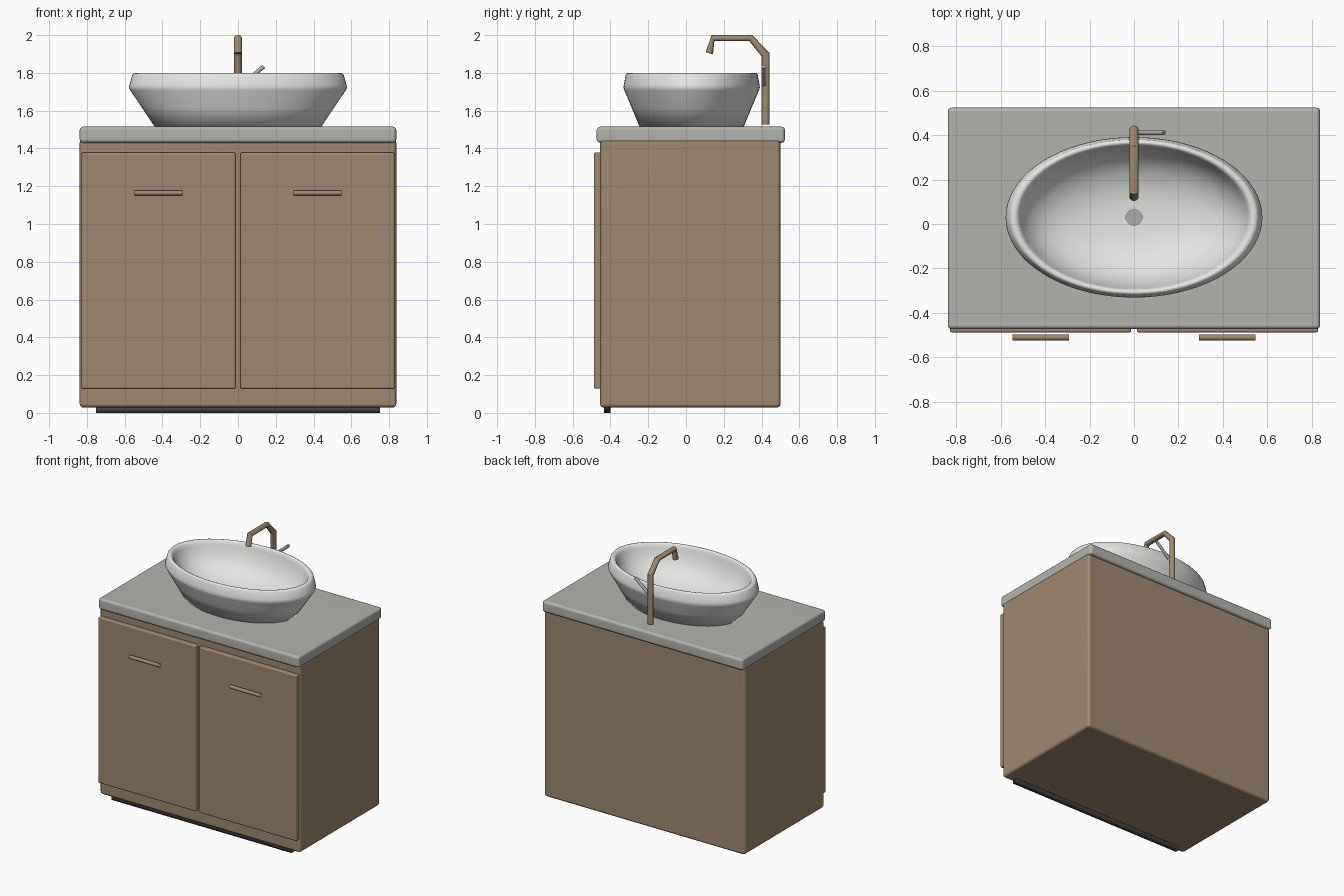
import bpy, bmesh, math
from mathutils import Vector

if "Cube" in bpy.data.objects:
    bpy.data.objects.remove(bpy.data.objects["Cube"])


def material(name, rgb):
    m = bpy.data.materials.new(name)
    m.diffuse_color = (*rgb, 1)
    m.use_nodes = True
    m.node_tree.nodes["Principled BSDF"].inputs["Base Color"].default_value = m.diffuse_color
    return m


WOOD = material("tan wood", (0.345, 0.25, 0.16))
STONE = material("grey stone", (0.45, 0.455, 0.42))
CERAMIC = material("white ceramic", (0.78, 0.78, 0.77))
DARK = material("dark plinth", (0.06, 0.055, 0.05))
METAL = material("grey metal", (0.40, 0.41, 0.40))


def finish(name, bm, mat, angle=40, fix=True):
    if fix:
        bmesh.ops.recalc_face_normals(bm, faces=bm.faces)
    me = bpy.data.meshes.new(name)
    bm.to_mesh(me)
    bm.free()
    for p in me.polygons:
        p.use_smooth = True
    me.set_sharp_from_angle(angle=math.radians(angle))
    me.materials.append(mat)
    ob = bpy.data.objects.new(name, me)
    bpy.context.collection.objects.link(ob)
    return ob


def box(name, lo, hi, mat, bevel=0.0):
    lo, hi = Vector(lo), Vector(hi)
    bm = bmesh.new()
    bmesh.ops.create_cube(bm, size=1)
    for v in bm.verts:
        v.co = (lo + hi) / 2 + v.co * (hi - lo)
    if bevel:
        bmesh.ops.bevel(bm, geom=bm.edges[:], offset=bevel, segments=3,
                        profile=0.5, affect='EDGES')
    ob = finish(name, bm, mat)
    ob.modifiers.new("even shading", 'WEIGHTED_NORMAL')
    return ob


def loft(name, rings, mat, caps=True, angle=40):
    """Skin a list of rings that all have the same number of points."""
    bm = bmesh.new()
    vs = [[bm.verts.new(p) for p in r] for r in rings]
    n = len(vs[0])
    for a, b in zip(vs, vs[1:]):
        for i in range(n):
            j = (i + 1) % n
            bm.faces.new((a[i], a[j], b[j], b[i]))
    if caps:
        bm.faces.new(vs[0][::-1])
        bm.faces.new(vs[-1])
    return finish(name, bm, mat, angle)


def ring(c, u, v, n):
    c, u, v = Vector(c), Vector(u), Vector(v)
    return [c + u * math.cos(2 * math.pi * i / n) + v * math.sin(2 * math.pi * i / n)
            for i in range(n)]


# Cabinet body, plinth and counter
box("cabinet", (-0.838, -0.455, 0.028), (0.838, 0.50, 1.45), WOOD, 0.02)
box("plinth", (-0.752, -0.435, 0.0), (0.752, -0.40, 0.035), DARK)
box("countertop", (-0.838, -0.473, 1.43), (0.838, 0.524, 1.515), STONE, 0.018)

# Doors and their open-ended bar handles
for side, s in (("left", -1), ("right", 1)):
    x0, x1 = sorted((s * 0.013, s * 0.828))
    box(side + "_door", (x0, -0.488, 0.128), (x1, -0.445, 1.378), WOOD, 0.008)
    loft(side + "_handle",
         [ring((s * x, -0.511, 1.164), (0, 0.0135, 0), (0, 0, 0.0135), 12)
          for x in (0.293, 0.547)], WOOD, caps=False)

# Oval vessel basin: outer wall, rim, inner bowl (radius, height)
CY, RATIO = 0.03, 0.625
profile = [(0.44, 1.513), (0.509, 1.617), (0.570, 1.707), (0.578, 1.722),
           (0.574, 1.738), (0.560, 1.788), (0.552, 1.797), (0.540, 1.80),
           (0.528, 1.797), (0.518, 1.787), (0.510, 1.765), (0.490, 1.72),
           (0.455, 1.67), (0.40, 1.625), (0.32, 1.588), (0.22, 1.563),
           (0.12, 1.552), (0.03, 1.55)]
loft("basin", [ring((0, CY, z), (r, 0, 0), (0, r * RATIO, 0), 72)
               for r, z in profile], CERAMIC, angle=70)

# Round drain
loft("drain", [ring((0, CY, z), (0.039, 0, 0), (0, 0.039, 0), 24)
               for z in (1.545, 1.557)], METAL)

# Faucet: outer and inner (y, z) of the pipe at each bend
bends = [((0.443, 1.528), (0.400, 1.528)), ((0.443, 1.905), (0.400, 1.888)),
         ((0.351, 2.0), (0.335, 1.968)), ((0.135, 2.0), (0.150, 1.968)),
         ((0.104, 1.908), (0.143, 1.899))]
rings = []
for o, i in bends:
    o, i = Vector((0, *o)), Vector((0, *i))
    rings.append(ring((o + i) / 2, (0.021, 0, 0), (o - i) / 2, 16))
loft("faucet", rings, WOOD, angle=35)

# Slanted lever beside the faucet
a, b = Vector((0.022, 0.411, 1.738)), Vector((0.136, 0.411, 1.834))
d = (b - a).normalized()
u = Vector((0, 0.011, 0))
loft("faucet_lever", [ring(p, u, d.cross(u), 12) for p in (a, b)], METAL)
